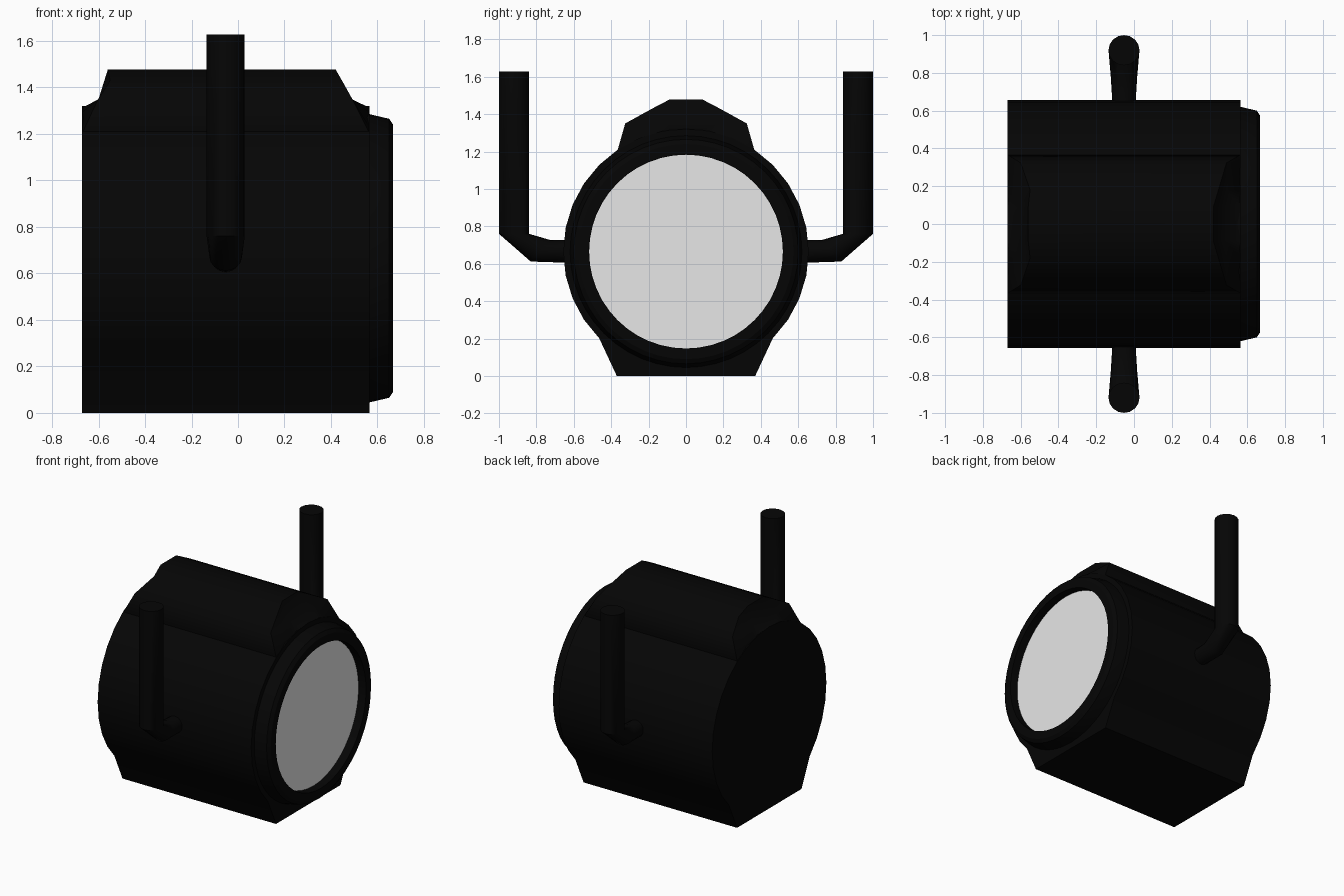
import bpy, bmesh, math
from mathutils import Vector

cube = bpy.data.objects.get("Cube")
if cube:
    bpy.data.objects.remove(cube, do_unlink=True)


def material(name, rgb):
    mat = bpy.data.materials.new(name)
    mat.use_nodes = True
    mat.diffuse_color = (*rgb, 1)
    mat.node_tree.nodes["Principled BSDF"].inputs["Base Color"].default_value = (*rgb, 1)
    return mat


black = material("black", (0.0016, 0.0016, 0.0016))
pale_grey = material("pale grey", (0.8, 0.8, 0.8))
AXIS_Z = 0.665
RADIUS = 0.656


def loft(name, rings, mat, angle=30):
    """Skin closed rings of points and cap both ends."""
    bm = bmesh.new()
    loops = [[bm.verts.new(p) for p in ring] for ring in rings]
    n = len(loops[0])
    for a, b in zip(loops, loops[1:]):
        for i in range(n):
            j = (i + 1) % n
            bm.faces.new((a[i], a[j], b[j], b[i]))
    bm.faces.new(loops[0])
    bm.faces.new(loops[-1])
    bmesh.ops.recalc_face_normals(bm, faces=bm.faces)
    mesh = bpy.data.meshes.new(name)
    bm.to_mesh(mesh)
    bm.free()
    mesh.materials.append(mat)
    obj = bpy.data.objects.new(name, mesh)
    bpy.context.collection.objects.link(obj)
    bpy.ops.object.select_all(action="DESELECT")
    obj.select_set(True)
    bpy.context.view_layer.objects.active = obj
    bpy.ops.object.shade_smooth_by_angle(angle=math.radians(angle))
    return obj


def circle_x(x, r, n=48):
    turns = [2 * math.pi * i / n for i in range(n)]
    return [(x, r * math.cos(t), AXIS_Z + r * math.sin(t)) for t in turns]


# Drum housing with a flat foot below
arc = [math.radians(-45 + 270 * i / 24) for i in range(25)]
section = [(RADIUS * math.cos(t), AXIS_Z + RADIUS * math.sin(t)) for t in arc]
section += [(-0.37, 0), (0.37, 0)]
loft("housing", [[(x, y, z) for y, z in section] for x in (-0.67, 0.565)], black)


# Raised vent on top, with a recessed slope at each end
def vent_ring(x_low, side, shoulder, top):
    """Each of side, shoulder and top is an (x, z) pair."""
    half = [(x_low, 0.3, 1.1), (x_low, 0.365, 1.21)]
    half += [(x, y, z) for y, (x, z) in zip((0.325, 0.18, 0.09), (side, shoulder, top))]
    return half + [(x, -y, z) for x, y, z in reversed(half)]


def vent_rim(x):
    return vent_ring(x, (x, 1.234), (x, 1.295), (x, 1.314))


loft("top_vent", [
    vent_rim(-0.668),
    vent_ring(-0.667, (-0.602, 1.349), (-0.60, 1.349), (-0.60, 1.349)),
    vent_ring(-0.665, (-0.60, 1.35), (-0.55, 1.43), (-0.56, 1.477)),
    vent_ring(0.56, (0.49, 1.35), (0.447, 1.43), (0.42, 1.477)),
    vent_ring(0.562, (0.492, 1.349), (0.49, 1.349), (0.48, 1.349)),
    vent_rim(0.563),
], black, angle=50)

# Lens bezel with a deep straight-walled opening
loft("lens_bezel", [circle_x(x, r) for x, r in (
    (0.55, 0.62), (0.565, 0.62), (0.65, 0.60), (0.667, 0.575),
    (0.667, 0.519), (0.6, 0.519))], black)

# Lens disc set at the bottom of the opening
loft("lens", [circle_x(0.598, 0.518), circle_x(0.607, 0.518)], pale_grey)


# Bent yoke arms on both sides
def arm_ring(side, y, z, tilt, r_plane, r_x, n=16):
    """Oval ring whose in-plane axis is tilted from horizontal."""
    ring = []
    for i in range(n):
        t = 2 * math.pi * i / n
        u = r_plane * math.cos(t)
        ring.append(Vector((-0.053 + r_x * math.sin(t),
                            side * (y + u * math.cos(tilt)),
                            z + u * math.sin(tilt))))
    return ring


for name, side in (("front_arm", -1), ("back_arm", 1)):
    loft(name, [
        arm_ring(side, 0.62, AXIS_Z, -math.pi / 2, 0.06, 0.06),
        arm_ring(side, 0.78, 0.67, math.radians(-49), 0.077, 0.07),
        arm_ring(side, 0.92, 0.76, 0, 0.08, 0.082),
        arm_ring(side, 0.92, 1.627, 0, 0.08, 0.082),
    ], black, angle=40)
